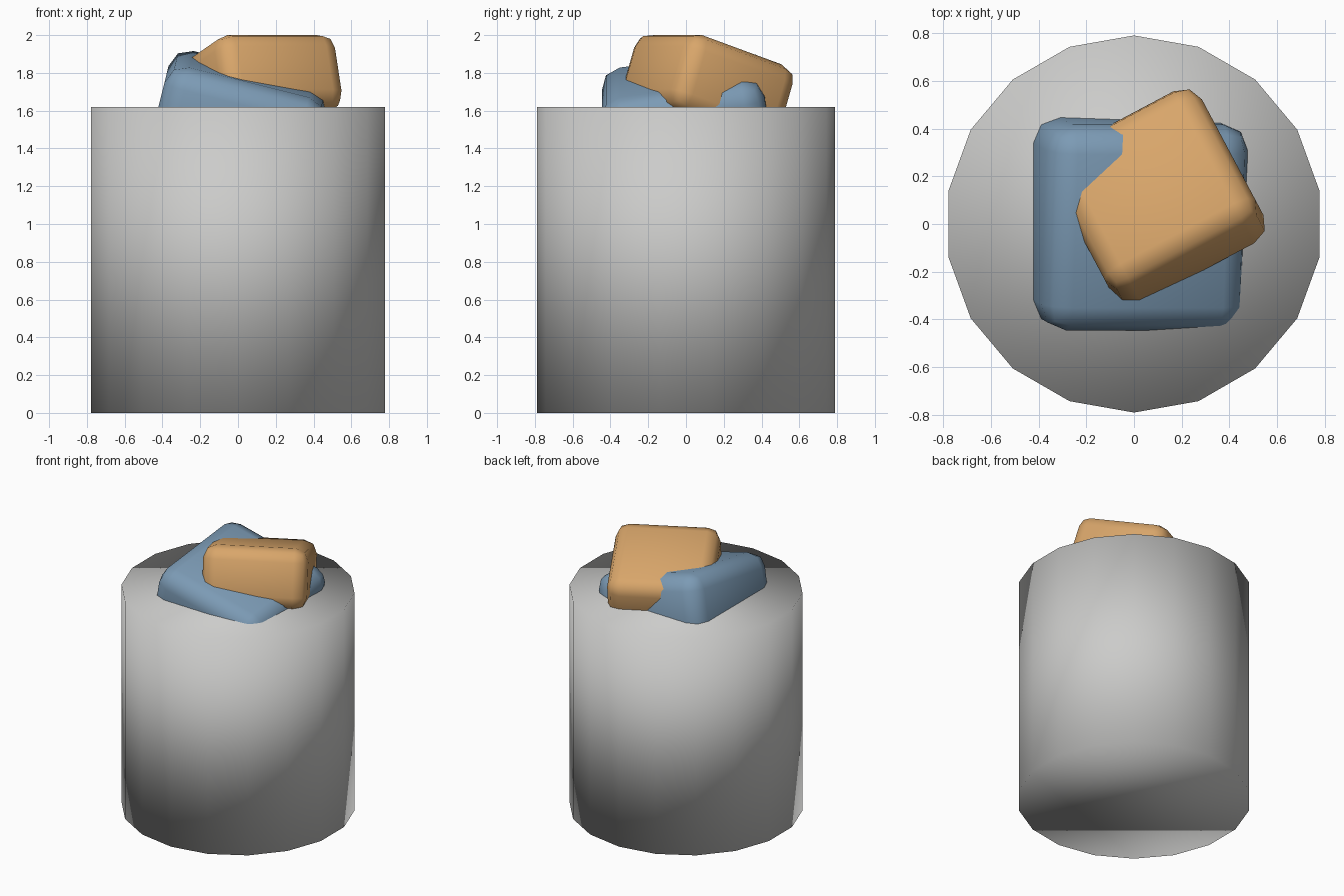
import bpy, bmesh, math
from mathutils import Matrix

if "Cube" in bpy.data.objects:
    bpy.data.objects.remove(bpy.data.objects["Cube"])


def material(name, color):
    m = bpy.data.materials.new(name)
    m.diffuse_color = (*color, 1)
    m.use_nodes = True
    m.node_tree.nodes["Principled BSDF"].inputs["Base Color"].default_value = m.diffuse_color
    return m


def add_object(name, bm, mat):
    # everything is fully smooth shaded, caps included
    for f in bm.faces:
        f.smooth = True
    me = bpy.data.meshes.new(name)
    bm.to_mesh(me)
    bm.free()
    me.materials.append(mat)
    ob = bpy.data.objects.new(name, me)
    bpy.context.collection.objects.link(ob)
    return ob


def rounded_block(name, size, bevel, loc, rot, mat):
    bm = bmesh.new()
    bmesh.ops.create_cube(bm, size=1, matrix=Matrix.Diagonal((*size, 1)))
    bmesh.ops.bevel(bm, geom=bm.edges[:], offset=bevel, segments=2,
                    profile=0.5, affect='EDGES', clamp_overlap=True)
    ob = add_object(name, bm, mat)
    ob.location = loc
    ob.rotation_euler = [math.radians(a) for a in rot]
    return ob


grey = material("light_grey", (0.60, 0.60, 0.59))
blue = material("dusty_blue", (0.20, 0.325, 0.46))
orange = material("warm_orange", (0.69, 0.38, 0.145))

# 18-sided drum
H = 1.62
bm = bmesh.new()
bmesh.ops.create_cone(bm, cap_ends=True, cap_tris=False, segments=18,
                      radius1=0.79, radius2=0.79, depth=H,
                      matrix=Matrix.Translation((0, 0, H / 2)))
add_object("drum", bm, grey)

# tilted blocks sunk into the top of the drum
rounded_block("lower_block", (0.87, 0.87, 0.50), 0.11,
              (0.01, 0.005, 1.553), (8, 14, 0), blue)
rounded_block("upper_block", (0.715, 0.68, 0.42), 0.09,
              (0.098, 0.112, 1.723), (-18, 0, 28), orange)
